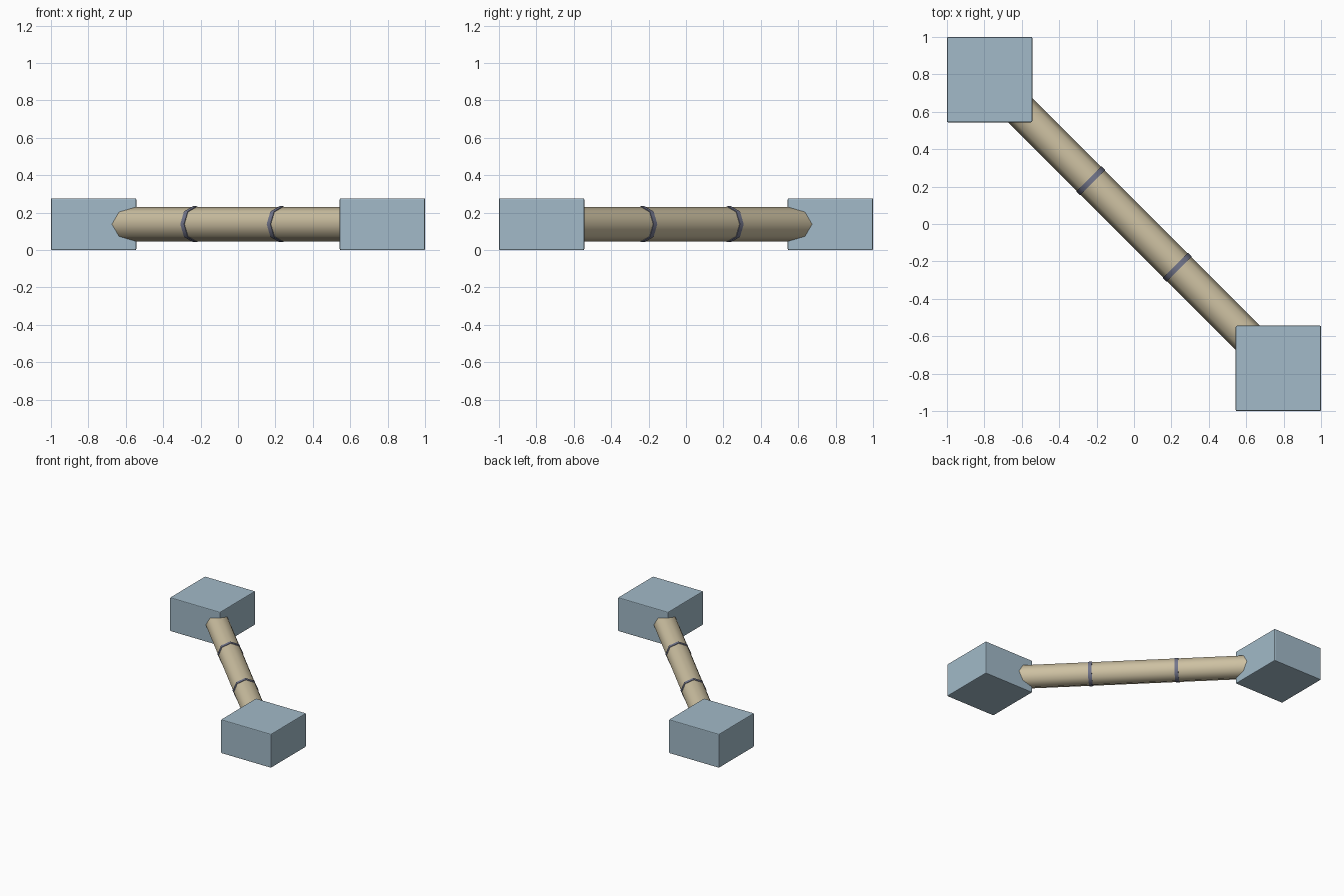
import bpy, math
from mathutils import Vector, Matrix

if "Cube" in bpy.data.objects:
    bpy.data.objects.remove(bpy.data.objects["Cube"])

H = 0.277            # block height
S = 0.456            # block width
C = 1 - S / 2        # block centre offset
MID = H / 2          # height of the pipe axis


def material(name, rgb):
    m = bpy.data.materials.new(name)
    m.diffuse_color = (*rgb, 1)
    m.use_nodes = True
    m.node_tree.nodes["Principled BSDF"].inputs["Base Color"].default_value = m.diffuse_color
    return m


blue = material("pale_blue", (0.36, 0.49, 0.58))
tan = material("tan", (0.61, 0.53, 0.36))
slate = material("slate", (0.17, 0.18, 0.26))


def block(name, x, y):
    bpy.ops.mesh.primitive_cube_add(size=1, location=(x, y, MID))
    o = bpy.context.object
    o.name = name
    o.scale = (S, S, H)
    bpy.ops.object.transform_apply(location=False, rotation=False, scale=True)
    b = o.modifiers.new("bevel", 'BEVEL')
    b.width = 0.006
    b.segments = 2
    o.data.materials.append(blue)


def tube(name, pos, radius, length, mat):
    # eight-sided cylinder along the diagonal, with one corner straight up
    bpy.ops.mesh.primitive_cylinder_add(vertices=8, radius=radius, depth=length)
    o = bpy.context.object
    o.name = name
    axis = Vector((1, -1, 0)).normalized()
    up = Vector((0, 0, 1))
    rot = Matrix((up.cross(axis), up, axis)).transposed()
    rot.col[0], rot.col[1] = up, axis.cross(up)
    o.matrix_world = Matrix.Translation(pos) @ rot.to_4x4()
    o.data.materials.append(mat)
    bpy.ops.object.shade_smooth_by_angle(angle=math.radians(50))


# end blocks
block("back_left_block", -C, C)
block("front_right_block", C, -C)

# connecting pipe and its two bands
tube("pipe", (0, 0, MID), 0.092, 2 * C * math.sqrt(2), tan)
for name, d in (("back_band", -0.231), ("front_band", 0.231)):
    tube(name, (d, -d, MID), 0.096, 0.028, slate)
